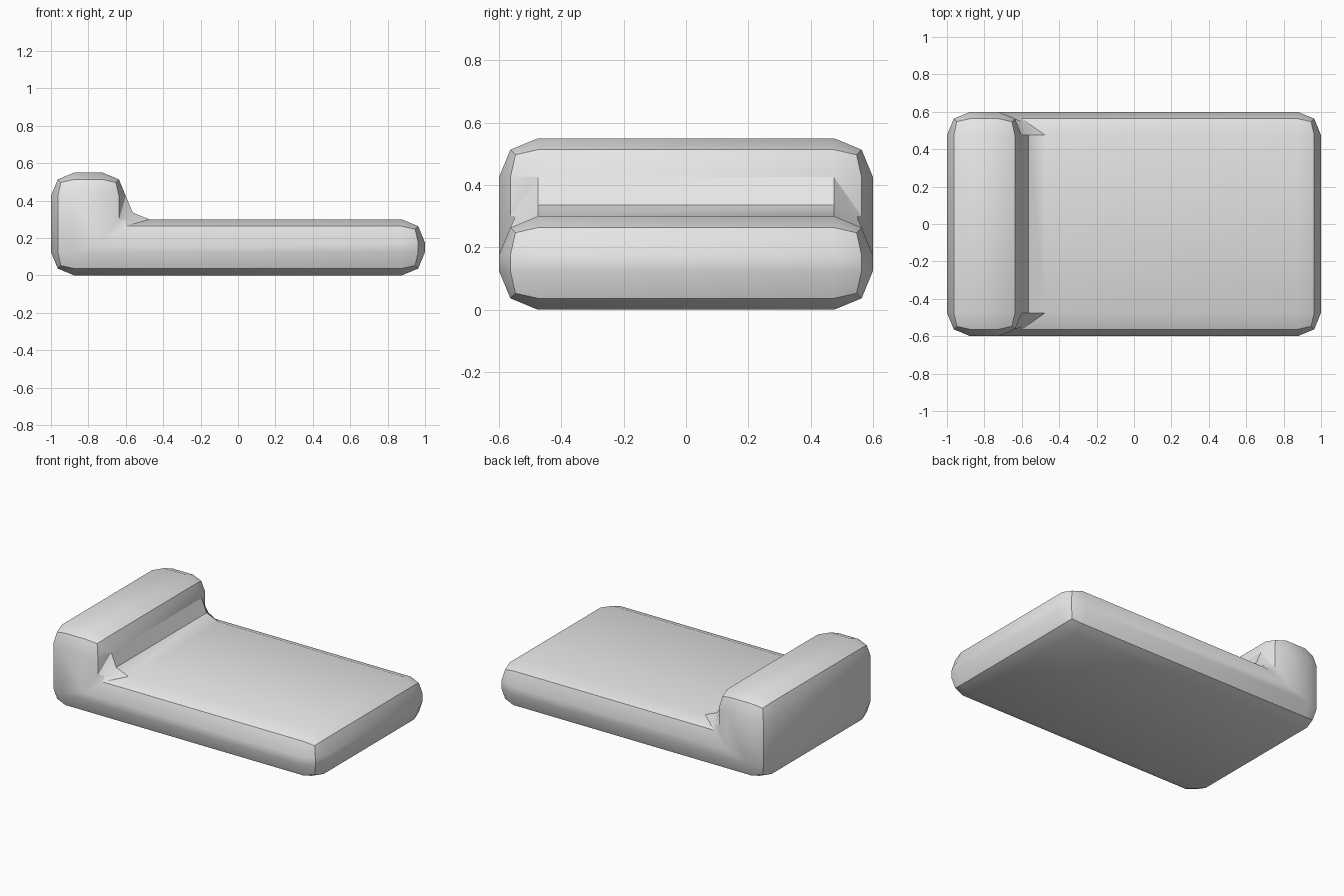
import bpy
import bmesh
import math

# Remove the default cube
cube = bpy.data.objects.get("Cube")
if cube:
    bpy.data.objects.remove(cube, do_unlink=True)

# Single grey material
GREY = (0.8, 0.8, 0.8, 1.0)
grey = bpy.data.materials.new("plain grey")
grey.use_nodes = True
grey.diffuse_color = GREY
grey.node_tree.nodes["Principled BSDF"].inputs["Base Color"].default_value = GREY

# L-shaped side profile (x, z): flat bed with a raised block at one end
HALF_DEPTH = 0.6
PROFILE = [(-1, 0), (1, 0), (1, 0.3), (-0.6, 0.3), (-0.6, 0.55), (-1, 0.55)]

# Extrude the profile through the depth
bm = bmesh.new()
side = bm.faces.new([bm.verts.new((x, -HALF_DEPTH, z)) for x, z in PROFILE])
extruded = bmesh.ops.extrude_face_region(bm, geom=[side])
verts = [g for g in extruded["geom"] if isinstance(g, bmesh.types.BMVert)]
bmesh.ops.translate(bm, verts=verts, vec=(0, 2 * HALF_DEPTH, 0))
bmesh.ops.recalc_face_normals(bm, faces=bm.faces)
mesh = bpy.data.meshes.new("stepped_bed")
bm.to_mesh(mesh)
bm.free()
mesh.materials.append(grey)

bed = bpy.data.objects.new("stepped_bed", mesh)
bpy.context.collection.objects.link(bed)

# Wide two-step bevel on every edge
bevel = bed.modifiers.new("rounded_edges", "BEVEL")
bevel.width = 0.125
bevel.segments = 2
bevel.limit_method = "ANGLE"
bevel.angle_limit = math.radians(30)

# Smooth shading that keeps sharp edges
bpy.ops.object.select_all(action="DESELECT")
bed.select_set(True)
bpy.context.view_layer.objects.active = bed
bpy.ops.object.modifier_apply(modifier=bevel.name)
bpy.ops.object.shade_smooth_by_angle(angle=math.radians(30))
